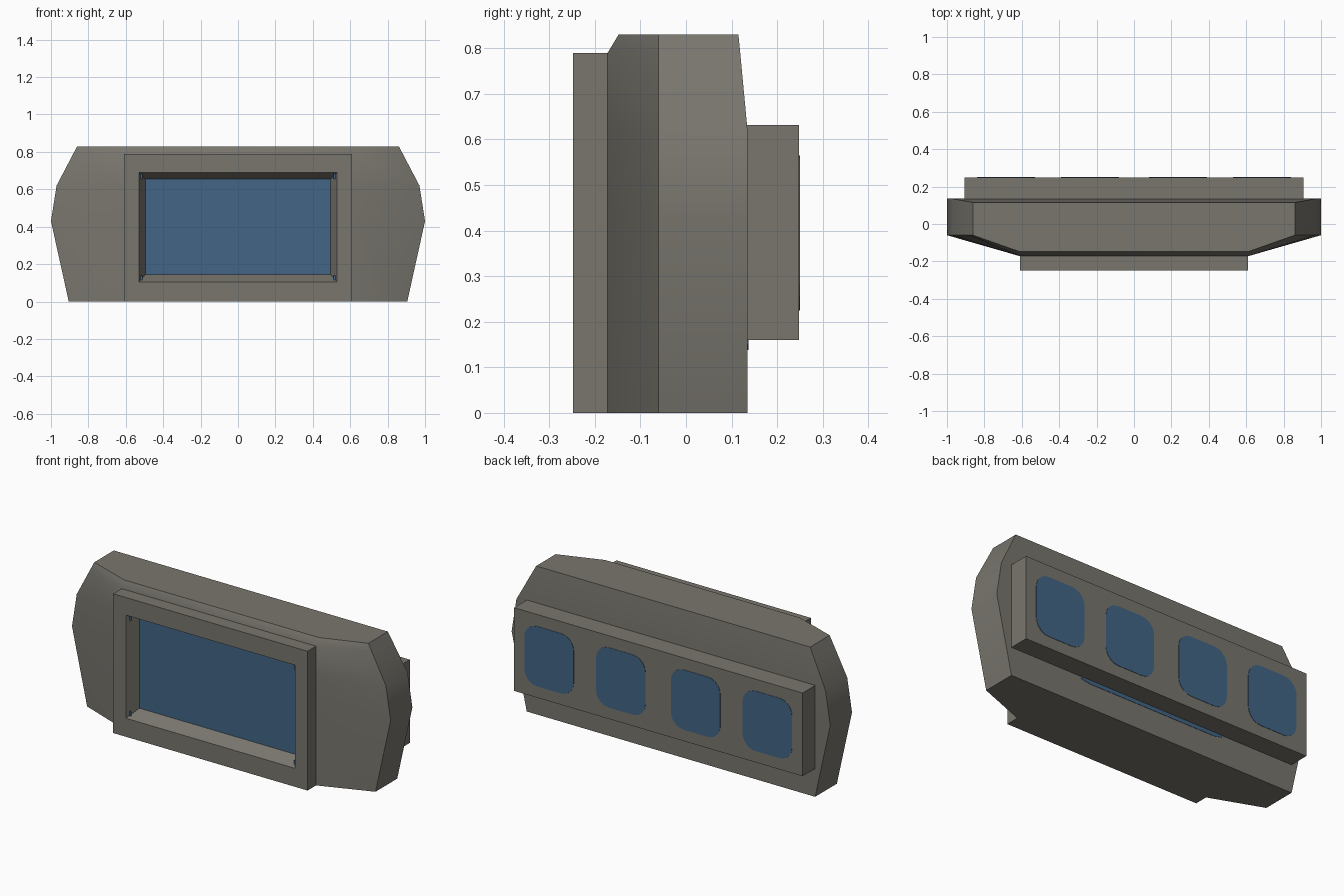
import bpy, bmesh, math

if "Cube" in bpy.data.objects:
    bpy.data.objects.remove(bpy.data.objects["Cube"])


def material(name, rgb):
    m = bpy.data.materials.new(name)
    m.diffuse_color = (*rgb, 1)
    m.use_nodes = True
    m.node_tree.nodes["Principled BSDF"].inputs["Base Color"].default_value = m.diffuse_color
    return m


GREY = material("warm_grey", (0.19, 0.18, 0.155))
BLUE = material("window_blue", (0.055, 0.13, 0.24))


def finish(name, bm, mat, smooth=None):
    bmesh.ops.recalc_face_normals(bm, faces=bm.faces)
    me = bpy.data.meshes.new(name)
    bm.to_mesh(me)
    bm.free()
    ob = bpy.data.objects.new(name, me)
    bpy.context.collection.objects.link(ob)
    me.materials.append(mat)
    if smooth:
        bpy.ops.object.select_all(action='DESELECT')
        bpy.context.view_layer.objects.active = ob
        ob.select_set(True)
        bpy.ops.object.shade_smooth_by_angle(angle=math.radians(smooth))
    return ob


def prism(name, outline, y0, y1, mat):
    """Extrude an (x, z) outline from y0 to y1."""
    bm = bmesh.new()
    face = bm.faces.new([bm.verts.new((x, y0, z)) for x, z in outline])
    ext = bmesh.ops.extrude_face_region(bm, geom=[face])
    for v in ext["geom"]:
        if isinstance(v, bmesh.types.BMVert):
            v.co.y = y1
    return finish(name, bm, mat)


def rect(x0, x1, z0, z1):
    return [(x0, z0), (x1, z0), (x1, z1), (x0, z1)]


def rounded(cx, cz, w, h, r, n=5):
    pts = []
    for i, (sx, sz) in enumerate([(1, 1), (-1, 1), (-1, -1), (1, -1)]):
        for k in range(n + 1):
            a = math.pi / 2 * (i + k / n)
            pts.append((cx + sx * (w / 2 - r) + r * math.cos(a),
                        cz + sz * (h / 2 - r) + r * math.sin(a)))
    return pts


# Body shell: each level gives z, side x, back y, front y
levels = [(0, 0.905, 0.135, -0.172), (0.43, 1.0, 0.135, -0.172),
          (0.62, 0.97, 0.135, -0.172), (0.79, 0.881, 0.119, -0.172),
          (0.83, 0.86, 0.115, -0.148)]
bm = bmesh.new()
rings = []
for z, x, back, front in levels:
    loop = [(x, back), (x, -0.06), (0.61, front),
            (-0.61, front), (-x, -0.06), (-x, back)]
    rings.append([bm.verts.new((px, py, z)) for px, py in loop])
for lo, hi in zip(rings, rings[1:]):
    for i in range(6):
        j = (i + 1) % 6
        bm.faces.new((lo[i], lo[j], hi[j], hi[i]))
for ring in (rings[0], rings[-1]):
    bm.faces.new((ring[0], ring[1], ring[4], ring[5]))
    bm.faces.new((ring[1], ring[2], ring[3], ring[4]))
finish("body_shell", bm, GREY, 50)

# Front frame with a tapered opening
bm = bmesh.new()
loops = []
for y, outline in [(-0.165, rect(-0.61, 0.61, 0, 0.79)),
                   (-0.248, rect(-0.61, 0.61, 0, 0.79)),
                   (-0.248, rect(-0.53, 0.53, 0.105, 0.69)),
                   (-0.165, rect(-0.49, 0.49, 0.15, 0.65))]:
    loops.append([bm.verts.new((x, y, z)) for x, z in outline])
for a, b in zip(loops, loops[1:]):
    for i in range(4):
        j = (i + 1) % 4
        bm.faces.new((a[i], a[j], b[j], b[i]))
finish("front_frame", bm, GREY)

# Front screen inside the frame, and small corner chips
prism("front_screen", rect(-0.495, 0.495, 0.145, 0.655), -0.178, -0.173, BLUE)
for sx in (-1, 1):
    for z in (0.125, 0.67):
        prism("corner_chip", rect(sx * 0.52 - 0.009, sx * 0.52 + 0.009,
                                  z - 0.015, z + 0.015), -0.23, -0.225, BLUE)

# Rear block with four rounded windows
prism("rear_block", rect(-0.905, 0.905, 0.16, 0.632), 0.11, 0.248, GREY)
for x in (-0.685, -0.235, 0.235, 0.685):
    prism("rear_window", rounded(x, 0.395, 0.31, 0.34, 0.08), 0.247, 0.25, BLUE)

# Thin strip on the back wall under the rear block
prism("rear_strip", [(-0.46, 0.15), (-0.4, 0.138), (0.4, 0.138), (0.46, 0.15),
                     (0.46, 0.16), (-0.46, 0.16)], 0.134, 0.137, BLUE)
